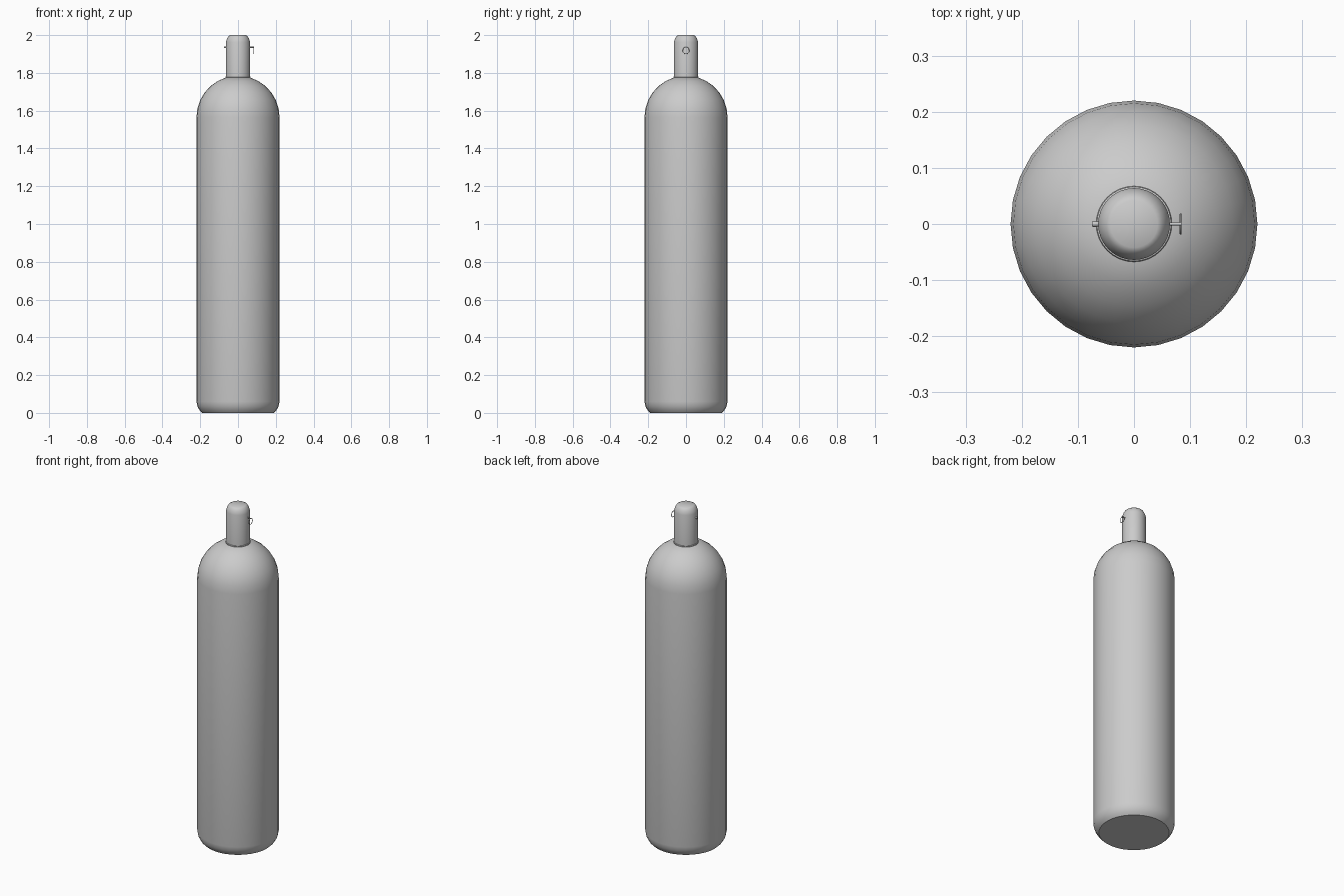
import bpy, math
from mathutils import Vector

if "Cube" in bpy.data.objects:
    bpy.data.objects.remove(bpy.data.objects["Cube"])


def lathe(name, profile, sides=32, axis='Z', offset=(0, 0, 0)):
    """Revolve (radius, height) points and close both ends."""
    verts, faces = [], []
    for r, h in profile:
        for i in range(sides):
            a = 2 * math.pi * i / sides
            c, s = r * math.cos(a), r * math.sin(a)
            p = (c, s, h) if axis == 'Z' else (h, c, s)
            verts.append(Vector(p) + Vector(offset))
    for k in range(len(profile) - 1):
        for i in range(sides):
            j = (i + 1) % sides
            faces.append((k * sides + i, k * sides + j,
                          (k + 1) * sides + j, (k + 1) * sides + i))
    faces.append(tuple(reversed(range(sides))))
    faces.append(tuple(range(len(verts) - sides, len(verts))))
    mesh = bpy.data.meshes.new(name)
    mesh.from_pydata(verts, [], faces)
    obj = bpy.data.objects.new(name, mesh)
    bpy.context.collection.objects.link(obj)
    smooth(obj)
    return obj


def smooth(obj):
    bpy.ops.object.select_all(action='DESELECT')
    obj.select_set(True)
    bpy.context.view_layer.objects.active = obj
    bpy.ops.object.shade_smooth_by_angle(angle=math.radians(40))


def arc(r0, z0, radius, start, end, steps):
    angles = [math.radians(start + (end - start) * i / steps) for i in range(steps + 1)]
    return [(r0 + radius * math.cos(a), z0 + radius * math.sin(a)) for a in angles]


def torus(name, major, minor, location, rotation=(0, 0, 0), segs=32):
    bpy.ops.mesh.primitive_torus_add(major_radius=major, minor_radius=minor,
                                     major_segments=segs, minor_segments=8,
                                     location=location, rotation=rotation)
    obj = bpy.context.object
    obj.name = name
    smooth(obj)


# Tank with bevelled foot and domed shoulder
foot = [(0.19, 0), (0.203, 0.013), (0.215, 0.035), (0.22, 0.06)]
lathe("tank_body", foot + arc(0, 1.565, 0.22, 0, 73, 6))

# Valve cap with rounded top
lathe("valve_cap", [(0.064, 1.765)] + arc(0.042, 1.963, 0.022, 0, 30, 1)
      + [(0.058, 1.982), (0.051, 1.994), (0.042, 2.0)])

# Collar at the foot of the cap
torus("neck_ring", 0.0635, 0.004, (0, 0, 1.777))

# Locking pin through the cap, with a small head on the left
lathe("locking_pin", [(0.003, -0.07), (0.003, 0.085)], 12, 'X', (0, 0, 1.936))
lathe("pin_head", [(0.004, -0.075), (0.005, -0.073), (0.005, -0.067), (0.004, -0.062)],
      12, 'X', (0, 0, 1.936))

# Pull ring hanging from the pin
torus("pull_ring", 0.0175, 0.0017, (0.083, 0, 1.919), (0, math.pi / 2, 0), 24)
